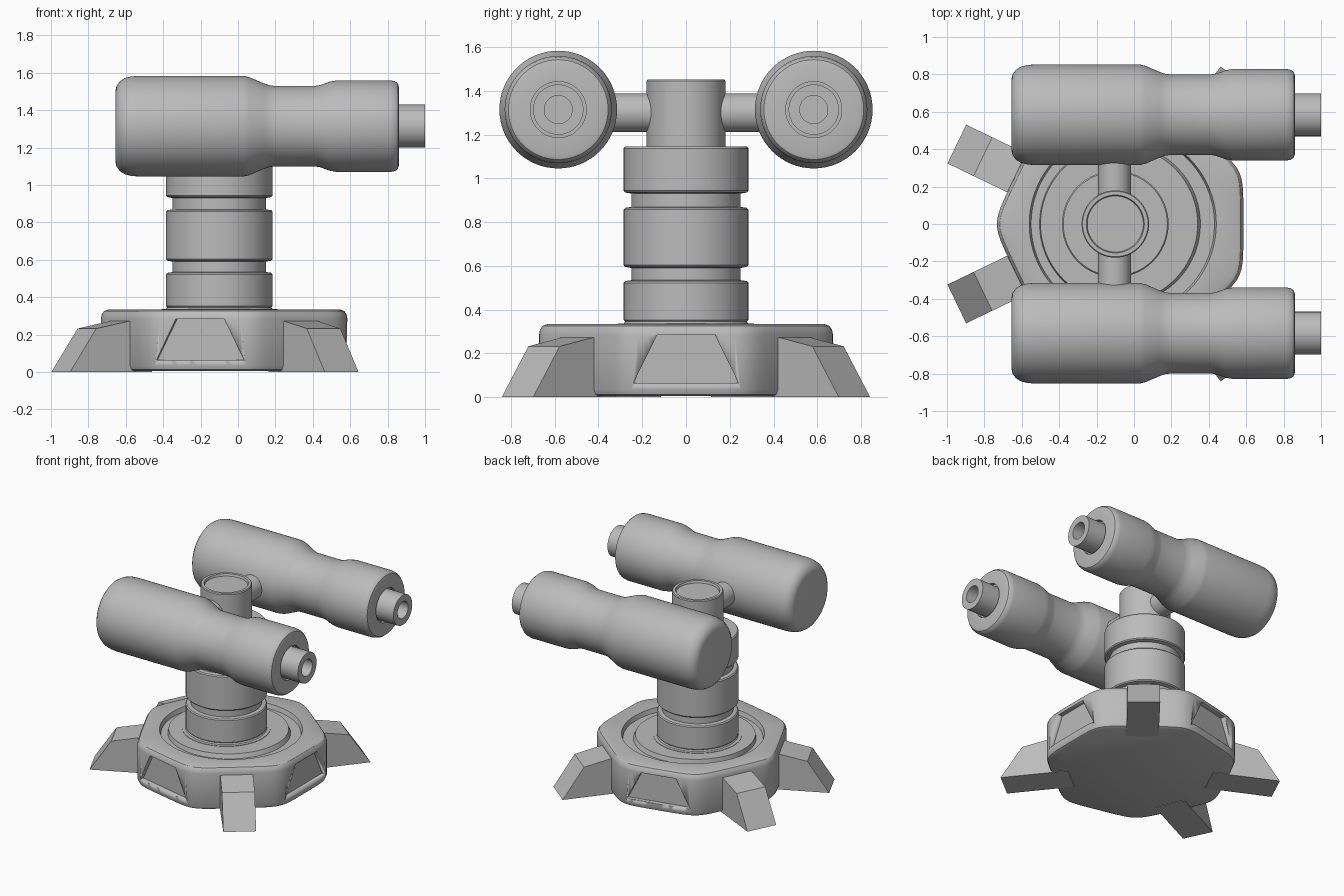
import bpy, bmesh, math
from mathutils import Matrix, Vector

if "Cube" in bpy.data.objects:
    bpy.data.objects.remove(bpy.data.objects["Cube"])

mat = bpy.data.materials.new("plain grey")
mat.diffuse_color = (0.5, 0.5, 0.5, 1)
mat.use_nodes = True
mat.node_tree.nodes["Principled BSDF"].inputs["Base Color"].default_value = mat.diffuse_color
CX, COL = -0.06, -0.1            # base centre, column centre
STEP = 2 * math.pi / 7           # the base has seven sides
PANELS, LEGS = (0, 2, 5), (1, 3, 4, 6)


def finish(name, bm, matrix=Matrix(), angle=32):
    bm.transform(matrix)
    bmesh.ops.recalc_face_normals(bm, faces=bm.faces)
    me = bpy.data.meshes.new(name)
    bm.to_mesh(me)
    bm.free()
    me.materials.append(mat)
    ob = bpy.data.objects.new(name, me)
    bpy.context.collection.objects.link(ob)
    bpy.ops.object.select_all(action='DESELECT')
    ob.select_set(True)
    bpy.context.view_layer.objects.active = ob
    bpy.ops.object.shade_smooth_by_angle(angle=math.radians(angle))
    return ob


def loft(rings):
    """Skin a stack of equal-length point rings and close both ends."""
    bm = bmesh.new()
    vs = [[bm.verts.new(p) for p in r] for r in rings]
    n = len(vs[0])
    for a, b in zip(vs, vs[1:]):
        for i in range(n):
            bm.faces.new((a[i], a[(i + 1) % n], b[(i + 1) % n], b[i]))
    bm.faces.new(vs[0][::-1])
    bm.faces.new(vs[-1])
    return bm


def circle(r, z, cx=0, n=64):
    return [(cx + r * math.cos(2 * math.pi * i / n), r * math.sin(2 * math.pi * i / n), z)
            for i in range(n)]


def lathe(name, profile, matrix):
    return finish(name, loft([circle(r, z) for r, z in profile]), matrix)


def prism(poly, lo, hi):
    """Extrude (radial, z) or (side, z) outline given as a point function."""
    return loft([[poly(p, t) for p in poly.pts] for t in (lo, hi)])


# base: softened heptagon with rounded rim and circular groove on top
def outline(s, z, n=168):
    pts = []
    for i in range(n):
        t = 2 * math.pi * i / n
        acc = 0
        for k in range(7):
            c = math.cos(t - k * STEP)
            if c > 0:
                acc += (c / (0.645 if k in PANELS else 0.63)) ** 18
        r = s * acc ** (-1 / 18)
        pts.append((CX + r * math.cos(t), r * math.sin(t), z))
    return pts


rings = [outline(s, z) for s, z in ((0.96, 0.004), (0.985, 0.012), (1, 0.035), (1, 0.285),
                                    (0.993, 0.308), (0.975, 0.325), (0.945, 0.333))]
rings += [circle(r, z, cx, 168) for r, z, cx in ((0.5, 0.333, CX), (0.49, 0.3, CX),
                                                 (0.43, 0.3, -0.075), (0.42, 0.333, -0.08))]
base = finish("base", loft(rings))

# recessed trapezoid panels in three sides of the base
for k in PANELS:
    trap = ((-0.24, 0.065), (0.24, 0.065), (0.132, 0.284), (-0.132, 0.284))
    bm = loft([[(d, y, z) for y, z in trap] for d in (0.61, 0.75)])
    cutter = finish("panel_cutter", bm, Matrix.Translation((CX, 0, 0)) @ Matrix.Rotation(k * STEP, 4, 'Z'))
    mod = base.modifiers.new("panel", 'BOOLEAN')
    mod.operation, mod.solver, mod.object = 'DIFFERENCE', 'EXACT', cutter
    bpy.context.view_layer.objects.active = base
    bpy.ops.object.modifier_apply(modifier="panel")
    bpy.data.objects.remove(cutter)

# four sloped legs
for k in LEGS:
    side = ((0.5, 0), (0.985, 0), (0.83, 0.232), (0.5, 0.3))
    bm = loft([[(d, y, z) for d, z in side] for y in (-0.115, 0.115)])
    finish("leg", bm, Matrix.Translation((CX, 0, 0)) @ Matrix.Rotation(k * STEP, 4, 'Z'), 15)

# column: three drums separated by grooves, then a narrow head with a shallow dish
prof = [(0.31, 0.32), (0.31, 0.336), (0.285, 0.336)]
for lo, hi in ((0.345, 0.53), (0.595, 0.865), (0.935, 1.145)):
    prof += [(0.278, lo), (0.285, lo + 0.008), (0.285, hi - 0.008), (0.278, hi)]
    if hi < 1:
        prof += [(0.25, hi + 0.004), (0.25, hi + (0.06 if hi < 0.6 else 0.065))]
prof += [(0.18, 1.145), (0.18, 1.445), (0.175, 1.452), (0.155, 1.452), (0.15, 1.435)]
lathe("column", prof, Matrix.Translation((COL, 0, 0)))

# cross axle carrying the barrels
lathe("axle", [(0.088, -0.4), (0.088, 0.4)],
      Matrix.Translation((COL - 0.005, 0, 1.3)) @ Matrix.Rotation(math.pi / 2, 4, 'X'))

# twin barrels with hollow muzzles
barrel = [(0.19, -0.655), (0.215, -0.65), (0.24, -0.632), (0.257, -0.605), (0.266, -0.57),
          (0.269, -0.53), (0.269, 0.03), (0.262, 0.06), (0.228, 0.14), (0.218, 0.17),
          (0.215, 0.2), (0.215, 0.41), (0.22, 0.44), (0.238, 0.49), (0.245, 0.53),
          (0.245, 0.815), (0.24, 0.84), (0.228, 0.855), (0.21, 0.86), (0.128, 0.86),
          (0.128, 0.83), (0.115, 0.83), (0.115, 1.0), (0.064, 1.0), (0.064, 0.88)]
for side, y in (("left", 0.584), ("right", -0.584)):
    lathe(side + "_barrel", barrel,
          Matrix.Translation((0, y, 1.314)) @ Matrix.Rotation(math.pi / 2, 4, 'Y'))
